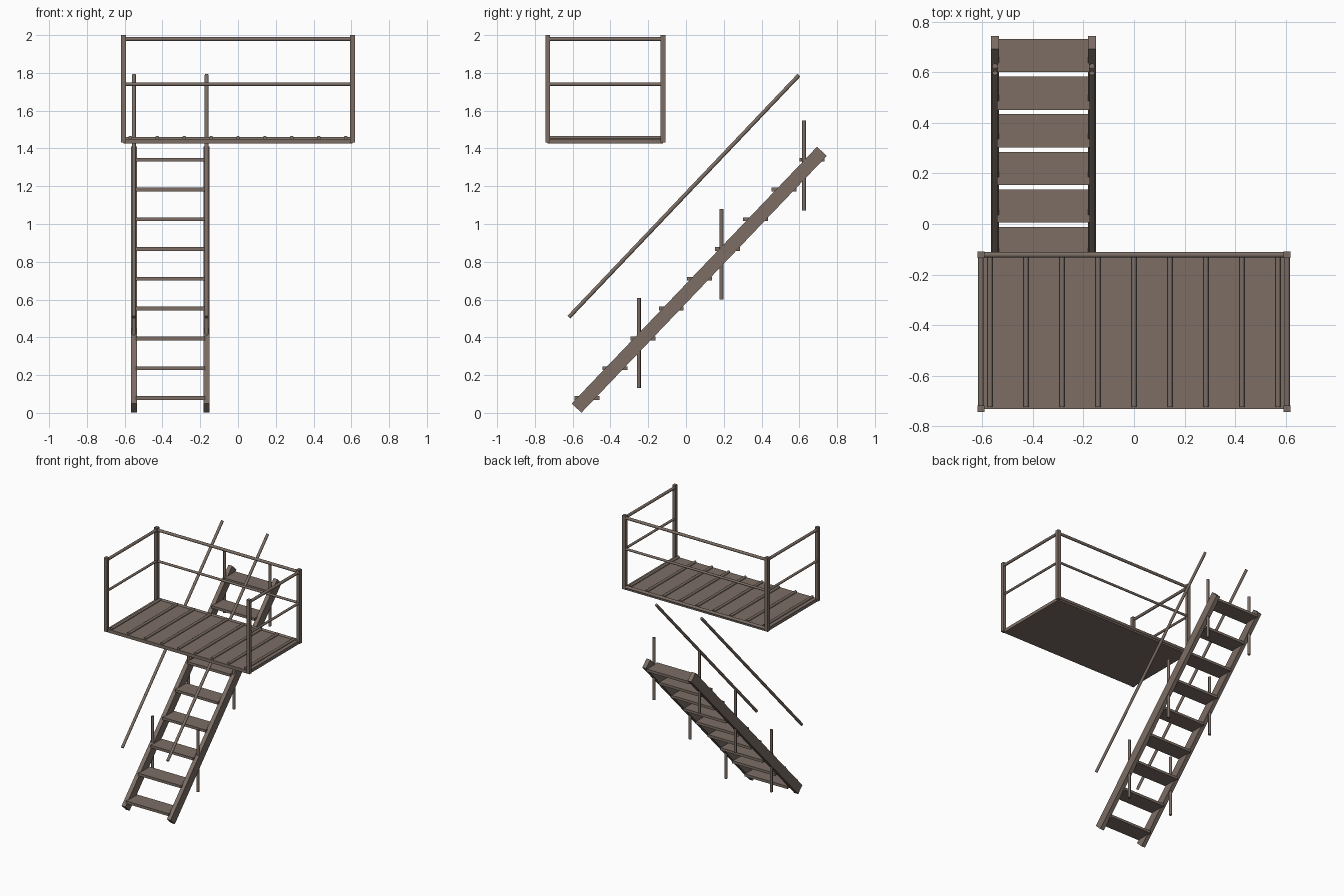
import bpy, math
from mathutils import Vector

if "Cube" in bpy.data.objects:
    bpy.data.objects.remove(bpy.data.objects["Cube"])

mat = bpy.data.materials.new("brown_metal")
mat.diffuse_color = (0.2, 0.155, 0.13, 1)
mat.use_nodes = True
mat.node_tree.nodes["Principled BSDF"].inputs["Base Color"].default_value = mat.diffuse_color


def box(name, center, size, rot_x=0.0):
    bpy.ops.mesh.primitive_cube_add(size=1, location=center)
    o = bpy.context.object
    o.name = name
    o.scale = size
    bpy.ops.object.transform_apply(location=False, rotation=False, scale=True)
    o.rotation_euler.x = rot_x
    o.data.materials.append(mat)
    return o


def tube(name, a, b, r):
    a, b = Vector(a), Vector(b)
    bpy.ops.mesh.primitive_cylinder_add(vertices=16, radius=r, depth=(b - a).length,
                                        location=(a + b) / 2)
    o = bpy.context.object
    o.name = name
    o.rotation_euler = (b - a).to_track_quat('Z', 'Y').to_euler()
    bpy.ops.object.shade_smooth_by_angle(angle=math.radians(40))
    o.data.materials.append(mat)
    return o


PX, YF, YB = 0.606, -0.732, -0.122   # platform post positions

# platform deck with raised ribs
box("deck", (0, (YF + YB) / 2, 1.4375), (2 * PX, YB - YF, 0.025))
for i in range(9):
    x = 0.1425 * (i - 4)
    tube("deck_rib", (x, YF + 0.008, 1.457), (x, YB - 0.008, 1.457), 0.01)

# back edge strip
tube("deck_back_edge", (-PX, YB, 1.449), (PX, YB, 1.449), 0.011)

# corner posts
for x in (-PX, PX):
    for y in (YF, YB):
        box("platform_post", (x, y, 1.716), (0.026, 0.026, 0.568))

# guard rails on both ends and the back, front left open
for z, r in ((1.979, 0.011), (1.74, 0.009)):
    tube("back_rail", (-PX, YB, z), (PX, YB, z), r)
    for x in (-PX, PX):
        tube("side_rail", (x, YF, z), (x, YB, z), r)

# stair sides, each with handrail and balusters
for x in (-0.551, -0.166):
    box("stair_stringer", (x, 0.07, 0.705), (0.032, 1.88, 0.071), math.atan2(1.36, 1.3))
    tube("handrail", (x, -0.62, 0.507), (x, 0.598, 1.788), 0.0105)
    for i in range(3):
        y, z = -0.25 + 0.4375 * i, 0.37 + 0.47 * i
        tube("baluster", (x, y, z - 0.239), (x, y, z + 0.239), 0.0105)

# stair treads
for i in range(9):
    box("tread", (-0.3585, -0.525 + 0.149 * i, 0.079 + 0.1577 * i), (0.365, 0.132, 0.02))
